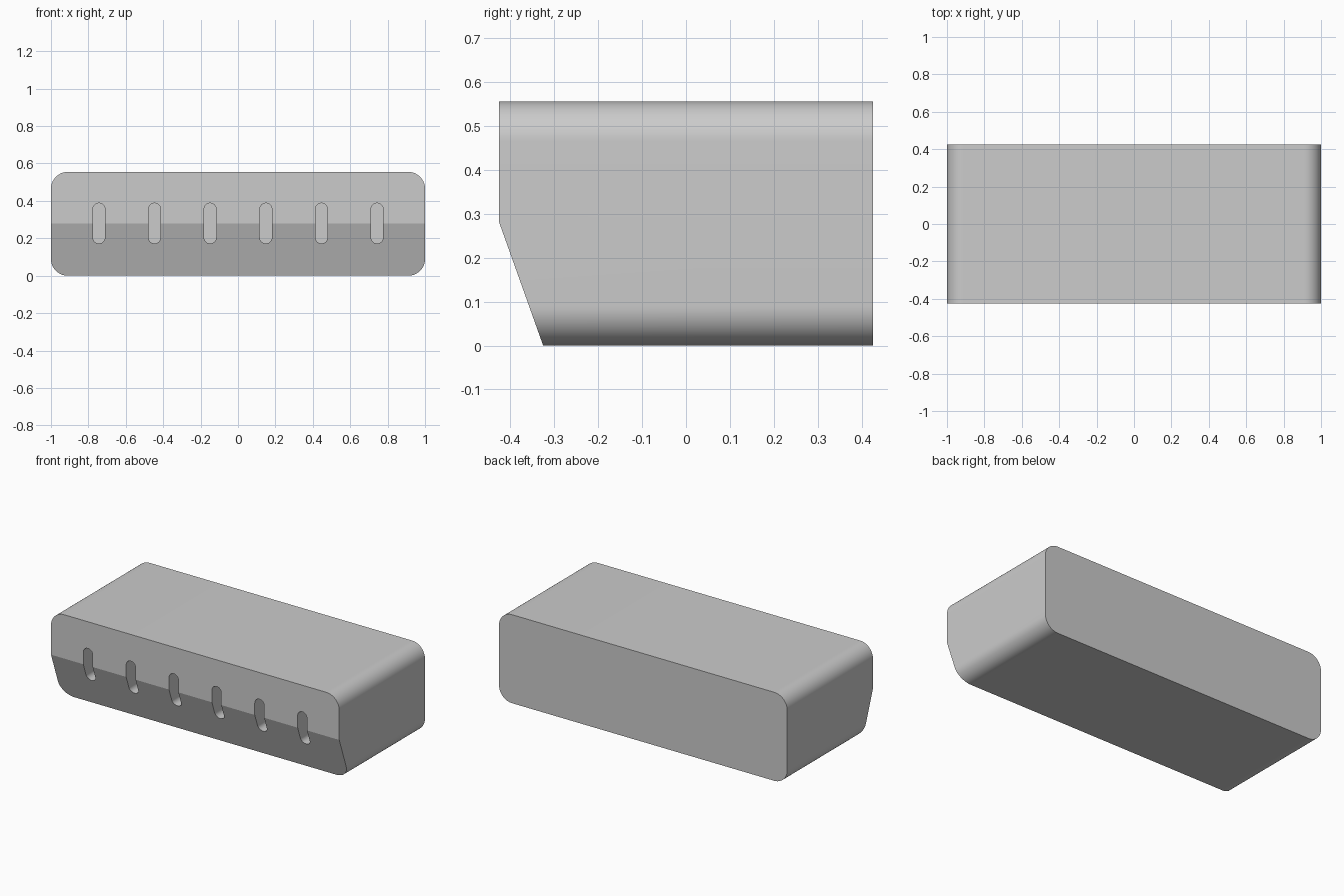
import bpy, bmesh, math

if "Cube" in bpy.data.objects:
    bpy.data.objects.remove(bpy.data.objects["Cube"])

def rounded_prism(name, w, z0, z1, r, y0, y1, steps, cx=0.0):
    """Rounded rectangle in XZ, extruded along Y."""
    bm = bmesh.new()
    hw = w / 2 - r
    centres = [(hw, z1 - r), (-hw, z1 - r), (-hw, z0 + r), (hw, z0 + r)]
    pts = []
    for i, (x, z) in enumerate(centres):
        for k in range(steps + 1):
            a = math.pi / 2 * (i + k / steps)
            p = (cx + x + r * math.cos(a), y0, z + r * math.sin(a))
            if not pts or math.dist(p, pts[-1]) > 1e-5:
                pts.append(p)
    if math.dist(pts[0], pts[-1]) < 1e-5:
        pts.pop()
    face = bm.faces.new([bm.verts.new(p) for p in pts])
    ext = bmesh.ops.extrude_face_region(bm, geom=[face])
    for v in ext["geom"]:
        if isinstance(v, bmesh.types.BMVert):
            v.co.y = y1
    bmesh.ops.recalc_face_normals(bm, faces=bm.faces[:])
    me = bpy.data.meshes.new(name)
    bm.to_mesh(me)
    bm.free()
    ob = bpy.data.objects.new(name, me)
    bpy.context.collection.objects.link(ob)
    return ob

# Main housing with rounded long edges
body = rounded_prism("housing", 2.0, 0, 0.555, 0.09, -0.425, 0.425, 16)

# Slanted lower front face
bm = bmesh.new()
bm.from_mesh(body.data)
cut = bmesh.ops.bisect_plane(bm, geom=bm.verts[:] + bm.edges[:] + bm.faces[:],
                             plane_co=(0, -0.425, 0.28),
                             plane_no=(0, -0.28, -0.10), clear_outer=True)
edges = [e for e in cut["geom_cut"] if isinstance(e, bmesh.types.BMEdge)]
bmesh.ops.holes_fill(bm, edges=[e for e in bm.edges if e.is_boundary])
bmesh.ops.recalc_face_normals(bm, faces=bm.faces[:])
bm.to_mesh(body.data)
bm.free()

# Six round-ended vent slots across the bend
cutters = []
for i in range(6):
    x = (i - 2.5) * 0.2975
    cutters.append(rounded_prism("slot_cutter", 0.065, 0.172, 0.388, 0.0325,
                                 -0.6, -0.28, 8, x))
for c in cutters:
    c.hide_render = True
    mod = body.modifiers.new("slot", "BOOLEAN")
    mod.operation = "DIFFERENCE"
    mod.solver = "EXACT"
    mod.object = c

# Bake the cuts, drop the cutters, smooth the rounded edges
bpy.context.view_layer.objects.active = body
body.select_set(True)
for m in [m.name for m in body.modifiers]:
    bpy.ops.object.modifier_apply(modifier=m)
for c in cutters:
    bpy.data.objects.remove(c, do_unlink=True)
bpy.ops.object.shade_smooth_by_angle(angle=math.radians(15))
